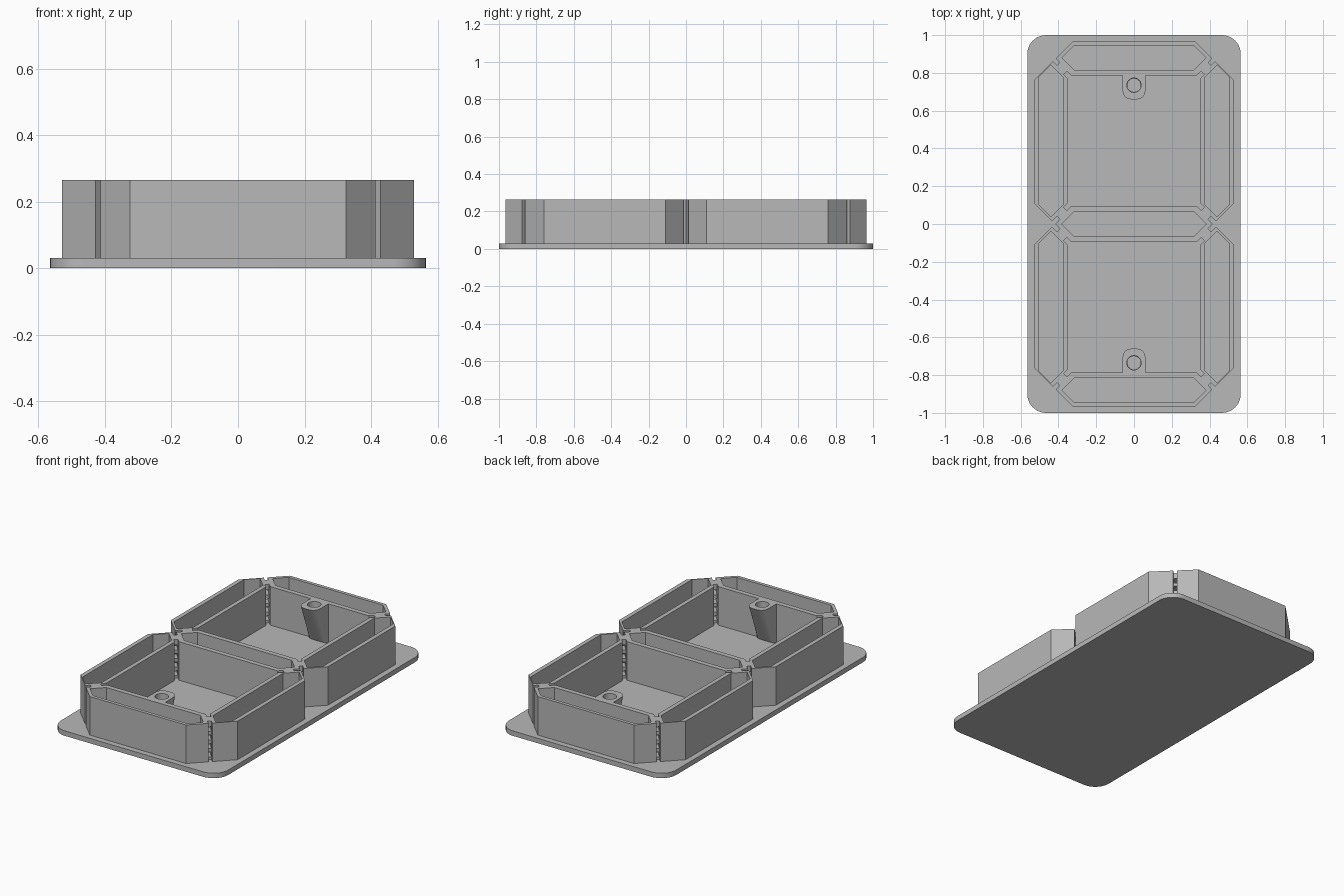
import bpy, bmesh
from math import pi, cos, sin, atan2
from mathutils import Vector, Matrix

if "Cube" in bpy.data.objects:
    bpy.data.objects.remove(bpy.data.objects["Cube"])

PLATE, TOP = 0.03, 0.265
WIN_Y = 0.44                 # centre of each window, mirrored in y
WIN_X, WIN_H = 0.35, 0.346   # window half sizes

grey = bpy.data.materials.new("light_grey_plastic")
grey.use_nodes = True
COLOUR = (0.48, 0.48, 0.48, 1)
grey.diffuse_color = COLOUR
grey.node_tree.nodes["Principled BSDF"].inputs["Base Color"].default_value = COLOUR


def prism(bm, points, z0, z1):
    """Extrude a flat outline from z0 to z1; returns the bottom vertices."""
    low = [bm.verts.new((x, y, z0)) for x, y in points]
    high = [bm.verts.new((x, y, z1)) for x, y in points]
    bm.faces.new(low[::-1])
    bm.faces.new(high)
    n = len(points)
    for i in range(n):
        j = (i + 1) % n
        bm.faces.new((low[i], low[j], high[j], high[i]))
    return low


def finish(bm, name):
    bmesh.ops.recalc_face_normals(bm, faces=bm.faces)
    mesh = bpy.data.meshes.new(name)
    bm.to_mesh(mesh)
    bm.free()
    mesh.materials.append(grey)
    ob = bpy.data.objects.new(name, mesh)
    bpy.context.collection.objects.link(ob)
    return ob


def cut(ob, cutter):
    """Subtract the cutter from the part and discard it."""
    cutter.hide_render = True
    mod = ob.modifiers.new("cut", 'BOOLEAN')
    mod.operation, mod.solver, mod.use_self = 'DIFFERENCE', 'EXACT', True
    mod.object = cutter
    bpy.context.view_layer.objects.active = ob
    bpy.ops.object.modifier_apply(modifier=mod.name)
    bpy.data.objects.remove(cutter)


def smooth(ob):
    bpy.ops.object.select_all(action='DESELECT')
    ob.select_set(True)
    bpy.context.view_layer.objects.active = ob
    bpy.ops.object.shade_smooth_by_angle(angle=pi / 6)


def arc(cx, cy, r, a0, a1, n):
    return [(cx + r * cos(a0 + (a1 - a0) * i / n),
             cy + r * sin(a0 + (a1 - a0) * i / n)) for i in range(n + 1)]


def hexagon(cx, cy, length, half, vertical):
    """Pointed segment with 45 degree ends."""
    flat = length - half
    pts = [(length, 0), (flat, half), (-flat, half),
           (-length, 0), (-flat, -half), (flat, -half)]
    if vertical:
        pts = [(-y, x) for x, y in pts]
    return [(cx + x, cy + y) for x, y in pts]


def slot(bm, start, end, width, z0, z1):
    """Upright box running from start to end."""
    a, b = Vector(start), Vector(end)
    side = (b - a).normalized().orthogonal() * width / 2
    prism(bm, [tuple(p) for p in (a - side, b - side, b + side, a + side)], z0, z1)


# Base plate with rounded corners
bm = bmesh.new()
outline = []
for i, (sx, sy) in enumerate([(1, 1), (-1, 1), (-1, -1), (1, -1)]):
    outline += arc(sx * 0.465, sy * 0.9, 0.1, i * pi / 2, (i + 1) * pi / 2, 10)
prism(bm, outline, 0, PLATE)
smooth(finish(bm, "base_plate"))

# Wall block: chamfered outline with a waist in the middle
half = [(0.42, 0), (0.53, 0.11), (0.53, 0.76), (0.325, 0.965)]
right = [(x, -y) for x, y in half[:0:-1]] + half
bm = bmesh.new()
prism(bm, right + [(-x, y) for x, y in right[::-1]], PLATE, TOP)
walls = finish(bm, "segment_walls")

# Seven segment cells and two windows
bm = bmesh.new()
for y in (-0.88, 0, 0.88):
    prism(bm, hexagon(0, y, 0.382, 0.064, False), 0, 0.4)
for sy in (-1, 1):
    y = sy * WIN_Y
    for sx in (-1, 1):
        prism(bm, hexagon(sx * 0.44, y, 0.402, 0.064, True), 0, 0.4)
    prism(bm, [(-WIN_X, y - WIN_H), (WIN_X, y - WIN_H),
               (WIN_X, y + WIN_H), (-WIN_X, y + WIN_H)], 0, 0.4)
cut(walls, finish(bm, "cell_cutter"))

# Corner notches from both sides, joined by a ladder of small openings
notches, ladder = bmesh.new(), bmesh.new()
for sy in (-1, 1):
    for sx in (-1, 1):
        for e in (-1, 1):
            centre = Vector((0, sy * WIN_Y))
            outer = centre + Vector((sx * 0.4225, e * 0.43))
            inner = centre + Vector((sx * WIN_X, e * WIN_H))
            d = Vector((sx, e)).normalized()
            slot(notches, outer + d * 0.012, outer - d * 0.032, 0.022, 0, 0.4)
            slot(notches, inner - d * 0.02, inner + d * 0.02, 0.024, 0, 0.4)
            for k in range(4):
                z = 0.045 + k * 0.052
                slot(ladder, outer - d * 0.02, inner, 0.018, z, z + 0.03)
cut(walls, finish(notches, "notch_cutter"))
cut(walls, finish(ladder, "ladder_cutter"))

# Screw posts leaning out of the end walls, with blind holes
END = WIN_Y + WIN_H
for name, s in (("back_screw_post", 1), ("front_screw_post", -1)):
    r = 0.045
    pts = ([(-0.06, END)] + arc(-0.06 + r, 0.66 + r, r, pi, 1.5 * pi, 8)
           + arc(0.06 - r, 0.66 + r, r, 1.5 * pi, 2 * pi, 8) + [(0.06, END)])
    bm = bmesh.new()
    for v in prism(bm, pts, PLATE, TOP):
        v.co.y = END - (END - v.co.y) * 0.15
    bmesh.ops.scale(bm, vec=(1, s, 1), verts=bm.verts)
    post = finish(bm, name)
    bm = bmesh.new()
    bmesh.ops.create_cone(bm, cap_ends=True, segments=32, radius1=0.036, radius2=0.04,
                          depth=0.16, matrix=Matrix.Translation((0, s * 0.735, TOP)))
    cut(post, finish(bm, "hole_cutter"))
    smooth(post)
